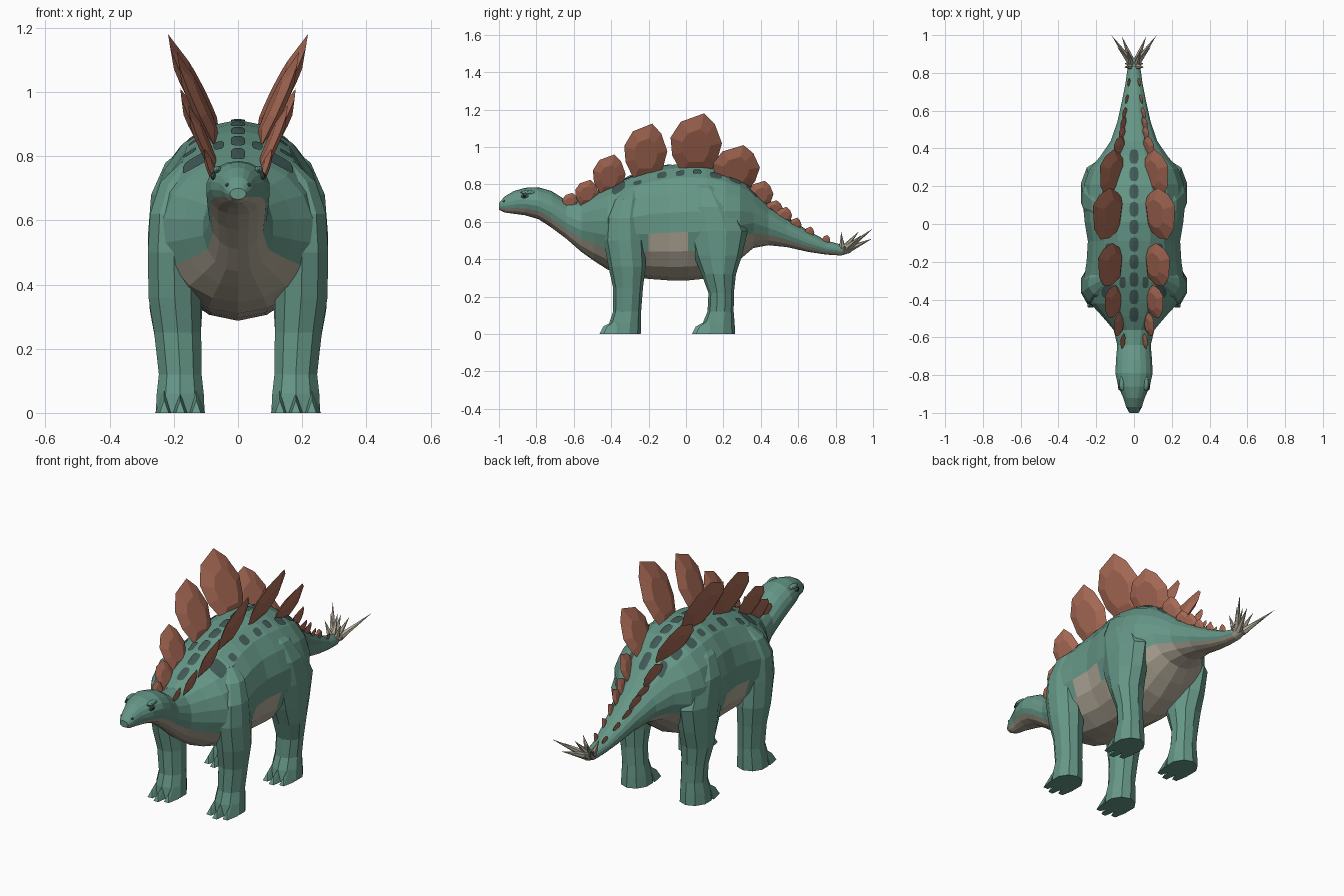
import bpy, bmesh, math
from mathutils import Vector, Matrix
from mathutils.bvhtree import BVHTree

if "Cube" in bpy.data.objects:
    bpy.data.objects.remove(bpy.data.objects["Cube"])


def material(name, rgb):
    m = bpy.data.materials.new(name)
    m.use_nodes = True
    m.diffuse_color = (*rgb, 1)
    shader = m.node_tree.nodes["Principled BSDF"]
    shader.inputs["Base Color"].default_value = (*rgb, 1)
    shader.inputs["Roughness"].default_value = 0.8
    return m


GREEN = material("green skin", (0.13, 0.305, 0.24))
BELLY = material("pale belly", (0.43, 0.385, 0.305))
DARK = material("dark spots", (0.05, 0.10, 0.09))
RUST = material("rust plates", (0.41, 0.15, 0.095))
HORN = material("spike horn", (0.46, 0.42, 0.33))
BLACK = material("eye black", (0.01, 0.012, 0.012))
SIDES = (("left", 1), ("right", -1))
skin_verts, skin_faces = [], []


def finish(bm, name, *mats, skin=False):
    bmesh.ops.recalc_face_normals(bm, faces=bm.faces)
    me = bpy.data.meshes.new(name)
    bm.to_mesh(me)
    bm.free()
    for m in mats:
        me.materials.append(m)
    ob = bpy.data.objects.new(name, me)
    bpy.context.collection.objects.link(ob)
    if skin:  # remembered so that spots can be laid on the surface
        start = len(skin_verts)
        skin_verts.extend(v.co.copy() for v in me.vertices)
        skin_faces.extend([start + i for i in p.vertices] for p in me.polygons)


def loft(bm, rings):
    """Skin a list of point rings and cap both ends."""
    loops = [[bm.verts.new(p) for p in ring] for ring in rings]
    n = len(loops[0])
    for a, b in zip(loops, loops[1:]):
        for i in range(n):
            j = (i + 1) % n
            bm.faces.new((a[i], a[j], b[j], b[i]))
    bm.faces.new(loops[0])
    bm.faces.new(loops[-1])


def circle(n):
    angles = [math.tau * (i + .5) / n for i in range(n)]
    return [(math.cos(a), math.sin(a)) for a in angles]


# Body, head and tail: y, bottom, top, half width
sections = [
    (-1.0, .665, .70, .025), (-.97, .65, .735, .042), (-.92, .643, .765, .058),
    (-.86, .635, .782, .085), (-.79, .615, .785, .10), (-.72, .57, .765, .097),
    (-.64, .51, .715, .09), (-.56, .44, .715, .11), (-.49, .39, .755, .17),
    (-.42, .345, .79, .235), (-.31, .31, .84, .272), (-.2, .295, .88, .255),
    (-.09, .287, .903, .248), (.01, .287, .913, .265), (.11, .297, .905, .275),
    (.21, .34, .88, .268), (.29, .40, .84, .24), (.36, .46, .785, .18),
    (.44, .475, .70, .125), (.54, .465, .625, .09), (.65, .44, .555, .065),
    (.75, .425, .50, .045), (.83, .42, .478, .034), (.88, .435, .468, .02)]
bm = bmesh.new()
loft(bm, [[(w * c, y, (lo + hi) / 2 + (hi - lo) / 2 * s) for c, s in circle(18)]
          for y, lo, hi, w in sections])
# The underside is pale, reaching higher on the flank between the legs
for i, f in enumerate(bm.faces):
    flank = -.2 < f.calc_center_median().y < .01
    from_bottom = abs(i % 18 - 12.5)
    f.material_index = int(from_bottom < (4 if flank else 3))
finish(bm, "body", GREEN, BELLY, skin=True)

# Legs: z, centre x, centre y, half width, half depth
front = [(0, .18, -.33, .08, .088), (.06, .18, -.325, .077, .085),
         (.12, .18, -.315, .07, .075), (.25, .188, -.31, .077, .08),
         (.36, .197, -.315, .086, .10), (.5, .20, -.33, .085, .11),
         (.62, .195, -.33, .083, .10), (.72, .17, -.31, .075, .075),
         (.78, .14, -.29, .04, .04)]
hind = [(0, .18, .17, .08, .093), (.06, .18, .175, .077, .085),
        (.12, .18, .185, .07, .07), (.22, .187, .188, .073, .068),
        (.32, .193, .175, .086, .092), (.42, .197, .17, .086, .13),
        (.55, .20, .165, .085, .165), (.68, .185, .13, .09, .135),
        (.78, .15, .10, .08, .09), (.84, .11, .08, .04, .05)]
for side, sx in SIDES:
    for label, leg in (("front", front), ("hind", hind)):
        bm = bmesh.new()
        loft(bm, [[(sx * (x + rx * c), y + ry * s, z) for c, s in circle(10)]
                  for z, x, y, rx, ry in leg])
        finish(bm, f"{side}_{label}_leg", GREEN, skin=True)
        # Toes as small wedges
        _, x, y, rx, ry = leg[0]
        bm = bmesh.new()
        for k in (-1, 0, 1):
            tx, back = sx * (x + k * .05), y - ry + .05
            tip = y - ry - .045 + .02 * abs(k)
            pts = [(-.028, back, 0), (.028, back, 0), (0, back, .08),
                   (-.014, tip, 0), (.014, tip, 0), (0, tip + .02, .04)]
            vs = [bm.verts.new((tx + dx, py, pz)) for dx, py, pz in pts]
            bmesh.ops.convex_hull(bm, input=vs)
        finish(bm, f"{side}_{label}_toes", GREEN)

# Back plates: y, base x, tip x, base z, top z, width
plates = [(-.62, .045, .07, .67, .755, .08), (-.53, .055, .105, .69, .825, .125),
          (-.41, .065, .155, .75, .96, .175), (-.215, .06, .19, .83, 1.125, .23),
          (.055, .06, .218, .86, 1.18, .275), (.27, .055, .18, .77, 1.01, .25),
          (.40, .05, .105, .68, .82, .135), (.47, .045, .08, .63, .715, .095),
          (.525, .04, .07, .59, .68, .085), (.585, .034, .06, .55, .622, .065),
          (.66, .026, .046, .51, .575, .052), (.75, .018, .034, .475, .53, .042)]
outline = [(-.28, 0), (-.47, .3), (-.5, .6), (-.3, .86), (.15, 1),
           (.36, .82), (.5, .5), (.4, .2), (.25, 0)]
for side, sx in SIDES:
    for i, (y, x0, x1, z0, z1, w) in enumerate(plates):
        bm = bmesh.new()

        def place(u, v, thick):
            x = x0 + (x1 - x0) * v + thick + (.15 - u) * w * .12
            return bm.verts.new((sx * x, y + u * w, z0 + v * (z1 - z0)))
        rim = [place(u, v, 0) for u, v in outline]
        for d in (-1, 1):
            inner = [place(u * .55, .42 + (v - .42) * .55, d * w * .09) for u, v in outline]
            for k in range(len(rim)):
                j = (k + 1) % len(rim)
                bm.faces.new((rim[k], rim[j], inner[j], inner[k]))
            bm.faces.new(inner)
        finish(bm, f"{side}_back_plate_{i + 1}", RUST)

# Tail spikes: base y and tip
spikes = [(.855, (.12, 1.0, .565)), (.865, (.065, .995, .51)), (.85, (.09, .94, .53)),
          (.84, (.035, .925, .55)), (.835, (.05, .83, .545)), (.845, (.05, .85, .47))]
for side, sx in SIDES:
    bm = bmesh.new()
    for y, tip in spikes:
        base = Vector((sx * .014, y, .452))
        axis = Vector((sx * tip[0], tip[1], tip[2])) - base
        turn = axis.to_track_quat('Z', 'Y').to_matrix().to_4x4()
        bmesh.ops.create_cone(bm, cap_ends=True, segments=6, radius1=.02, radius2=0,
                              depth=axis.length,
                              matrix=Matrix.Translation(base + axis / 2) @ turn)
    finish(bm, f"{side}_tail_spikes", HORN)


# Face details
def ball(name, mat, loc, scale):
    bm = bmesh.new()
    bmesh.ops.create_icosphere(bm, subdivisions=2, radius=1,
                               matrix=Matrix.Translation(loc) @ Matrix.Diagonal((*scale, 1)))
    finish(bm, name, mat)


for side, sx in SIDES:
    ball(f"{side}_eye_socket", DARK, (sx * .076, -.86, .737), (.008, .022, .013))
    ball(f"{side}_eye", BLACK, (sx * .08, -.862, .737), (.006, .010, .008))
    ball(f"{side}_brow", GREEN, (sx * .064, -.845, .757), (.015, .04, .013))
    ball(f"{side}_nostril", DARK, (sx * .033, -.972, .71), (.006, .008, .006))

# Dark spots laid on the skin: x, y, half width, half length
skin = BVHTree.FromPolygons(skin_verts, skin_faces)
spots = [(0, -.48 + .093 * k, .023, .038) for k in range(10)]
for sx in (1, -1):
    spots += [(sx * x, y, a, b) for x, y, a, b in (
        (.13, -.36, .042, .035), (.06, -.31, .016, .03), (.15, -.26, .02, .022),
        (.13, -.13, .024, .026), (.14, -.03, .02, .022), (.135, .06, .02, .022),
        (.145, .16, .024, .03), (.125, .26, .024, .032), (.10, .35, .02, .03),
        (.065, .44, .013, .025), (.05, .55, .01, .02))]
bm = bmesh.new()
for x, y, a, b in spots:
    loops = []
    for r in (.05, .5, 1):
        loop = []
        for c, s in circle(12):
            # Squared-off oval
            dx = a * r * math.copysign(abs(c) ** .6, c)
            dy = b * r * math.copysign(abs(s) ** .6, s)
            hit = skin.ray_cast(Vector((x + dx, y + dy, 2)), Vector((0, 0, -1)))[0]
            loop.append(bm.verts.new(hit + Vector((0, 0, .005))))
        loops.append(loop)
    bm.faces.new(loops[0])
    for p, q in zip(loops, loops[1:]):
        for k in range(12):
            j = (k + 1) % 12
            bm.faces.new((p[k], q[k], q[j], p[j]))
finish(bm, "back_spots", DARK)
